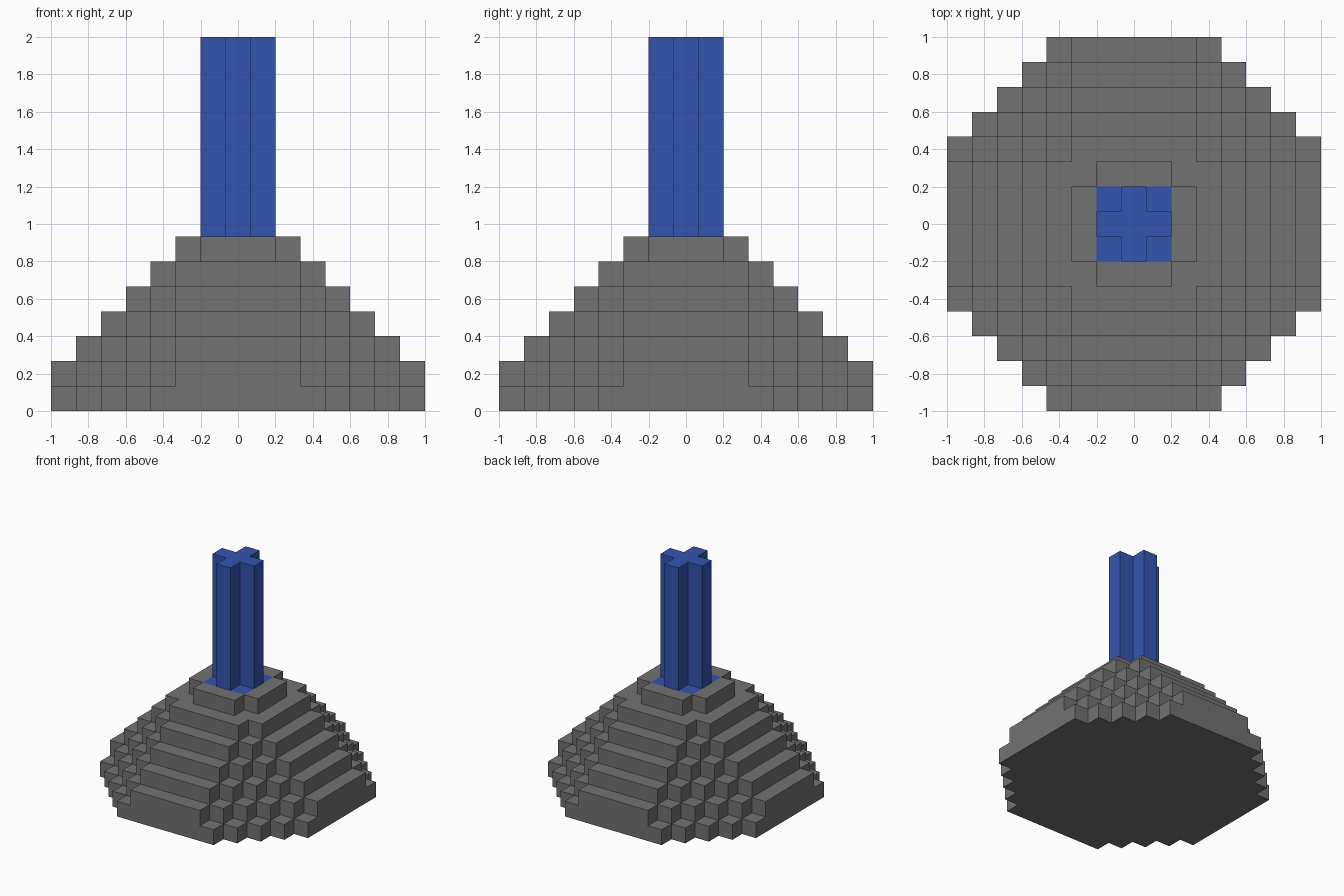
import bpy, bmesh
from mathutils import Vector

cube = bpy.data.objects.get("Cube")
if cube:
    bpy.data.objects.remove(cube, do_unlink=True)

GRID = 15            # blocks along each side
BLOCK = 2 / GRID
HALF = GRID // 2


def material(name, colour):
    mat = bpy.data.materials.new(name)
    mat.use_nodes = True
    mat.diffuse_color = colour
    mat.node_tree.nodes["Principled BSDF"].inputs["Base Color"].default_value = colour
    return mat


def tier(level, reach, diagonal):
    """Blocks of one layer: a square with stair-stepped corners."""
    span = range(-reach, reach + 1)
    return {(x, y, level) for x in span for y in span if abs(x) + abs(y) <= diagonal}


def block_object(name, blocks, solid, mat):
    """Skin a set of blocks, leaving out faces buried inside the solid."""
    bm = bmesh.new()
    for block in blocks:
        centre = (Vector(block) + Vector((0, 0, 0.5))) * BLOCK
        for axis in range(3):
            for sign in (-1, 1):
                step = Vector((0, 0, 0))
                step[axis] = sign
                if tuple(int(a + b) for a, b in zip(block, step)) in solid:
                    continue
                u = Vector((0, 0, 0))
                u[(axis + 1) % 3] = 1
                v = step.cross(u)
                corners = [step + u + v, step - u + v, step - u - v, step + u - v]
                bm.faces.new([bm.verts.new(centre + c * BLOCK / 2) for c in corners])
    bmesh.ops.remove_doubles(bm, verts=bm.verts, dist=BLOCK / 100)
    # Merge flat neighbours into clean strips
    bmesh.ops.dissolve_limit(bm, angle_limit=0.01, verts=bm.verts, edges=bm.edges)
    mesh = bpy.data.meshes.new(name)
    bm.to_mesh(mesh)
    bm.free()
    mesh.materials.append(mat)
    obj = bpy.data.objects.new(name, mesh)
    bpy.context.collection.objects.link(obj)
    return obj


# Stepped mound: a wide foot, then tiers shrinking one block at a time
mound = tier(0, HALF, 10)
for level in range(1, 6):
    mound |= tier(level, 8 - level, 10 - level)
mound |= tier(6, 2, 3)

# Post: a square socket set flush in the top tier, then a cross-shaped shaft
post = tier(6, 1, 2)
for level in range(7, GRID):
    post |= tier(level, 1, 1)
mound -= post

solid = mound | post
block_object("stepped_mound", mound, solid, material("stone grey", (0.168, 0.168, 0.168, 1)))
block_object("cross_post", post, solid, material("blue", (0.033, 0.091, 0.434, 1)))
